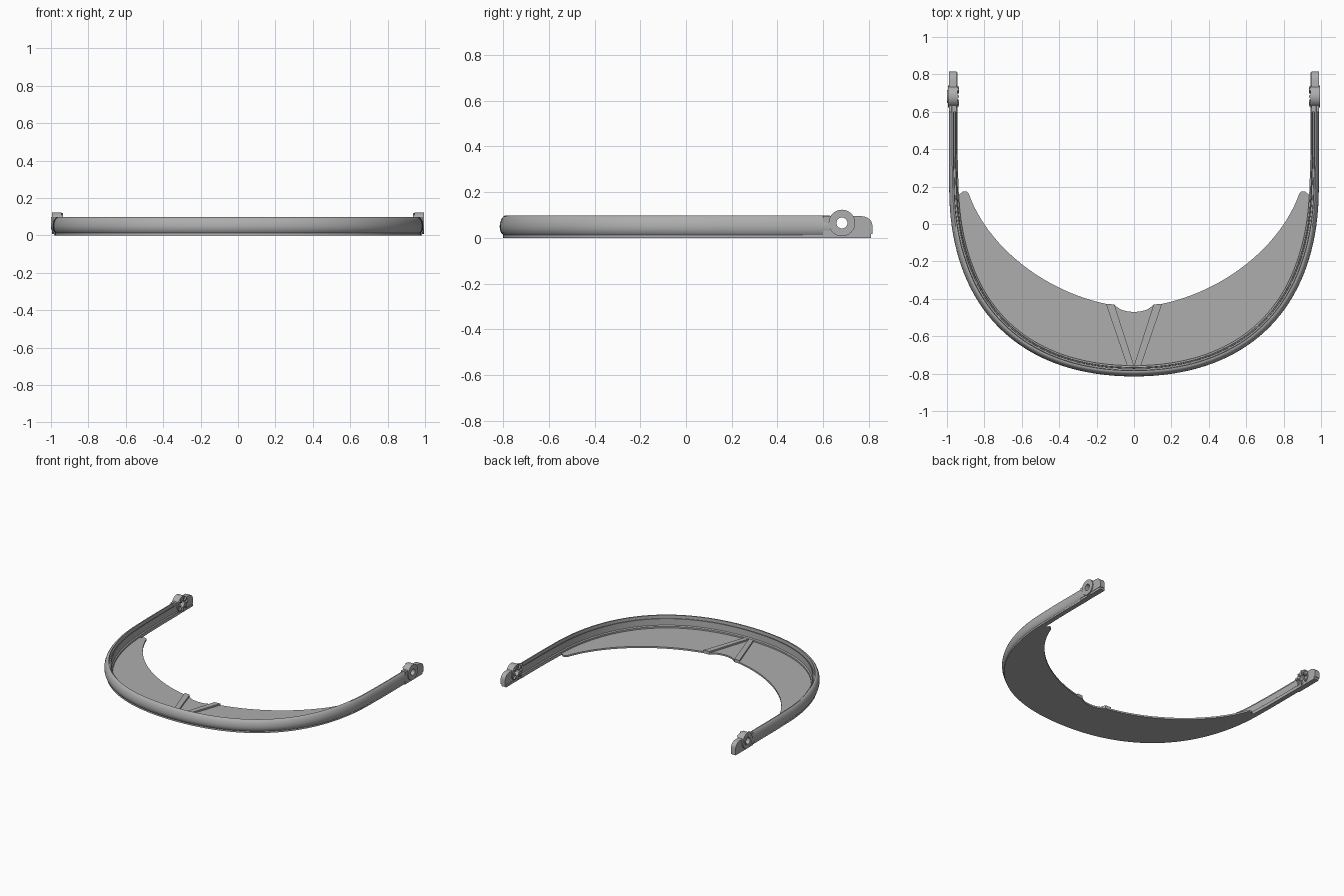
import bpy, bmesh, math
from mathutils import Vector

cube = bpy.data.objects.get("Cube")
if cube:
    bpy.data.objects.remove(cube)

grey = bpy.data.materials.new("plain grey")
grey.use_nodes = True
grey.diffuse_color = (0.42, 0.42, 0.42, 1)
grey.node_tree.nodes["Principled BSDF"].inputs["Base Color"].default_value = (0.42, 0.42, 0.42, 1)


def finish(name, bm, mirror=False, smooth=True):
    bmesh.ops.recalc_face_normals(bm, faces=bm.faces)
    mesh = bpy.data.meshes.new(name)
    bm.to_mesh(mesh)
    bm.free()
    mesh.materials.append(grey)
    ob = bpy.data.objects.new(name, mesh)
    bpy.context.collection.objects.link(ob)
    if mirror:
        ob.modifiers.new("Mirror", "MIRROR").use_mirror_merge = False
    if smooth:
        bpy.ops.object.select_all(action="DESELECT")
        ob.select_set(True)
        bpy.context.view_layer.objects.active = ob
        bpy.ops.object.shade_smooth_by_angle(angle=math.radians(35))
    return ob


def prism(name, loops, offset, **kw):
    """Fill flat loops (the later ones are holes) and extrude them."""
    bm = bmesh.new()
    edges = []
    for loop in loops:
        vs = [bm.verts.new(p) for p in loop]
        edges += [bm.edges.new((a, b)) for a, b in zip(vs, vs[1:] + vs[:1])]
    bmesh.ops.triangle_fill(bm, edges=edges, use_beauty=True)
    out = bmesh.ops.extrude_face_region(bm, geom=bm.faces[:], use_keep_orig=True)
    bmesh.ops.translate(bm, vec=offset, verts=[v for v in out["geom"] if isinstance(v, bmesh.types.BMVert)])
    return finish(name, bm, **kw)


def bezier(a, b, c, d, n):
    pts = [Vector(p) for p in (a, b, c, d)]
    for i in range(n + 1):
        t = i / n
        s = 1 - t
        yield pts[0] * s**3 + pts[1] * 3 * s * s * t + pts[2] * 3 * s * t * t + pts[3] * t**3


def mirrored(half):
    """Half a line from the centre outward becomes the whole line."""
    return [Vector((-p.x, p.y)) for p in reversed(half[1:])] + half


def circle(x, y, z, r, n=32):
    return [(x, y + r * math.cos(i * math.tau / n), z + r * math.sin(i * math.tau / n)) for i in range(n)]


# Outer line of the hoop
half = list(bezier((0, -0.815), (0.64, -0.815), (0.985, -0.42), (0.988, 0.18), 36))
half += [Vector((0.99, y)) for y in (0.3, 0.42, 0.53, 0.63)]
path = mirrored(half)


def inward(i):
    t = path[min(i + 1, len(path) - 1)] - path[max(i - 1, 0)]
    return Vector((-t.y, t.x)).normalized()


# Hoop: rounded outer shell, stepped groove inside, thin foot
section = [(0.014, 0), (0.014, 0.013), (0.006, 0.022), (0.001, 0.037), (0, 0.05),
           (0.002, 0.065), (0.008, 0.082), (0.016, 0.093), (0.022, 0.097), (0.031, 0.097),
           (0.033, 0.06), (0.041, 0.06), (0.042, 0.078), (0.048, 0.078), (0.05, 0.03), (0.058, 0.024), (0.058, 0)]
bm = bmesh.new()
rings = []
for i, p in enumerate(path):
    n = inward(i)
    # the hoop narrows a little along the arms
    k = 1 - 0.2 * max(0, min(1, (p.y + 0.2) / 0.6))
    rings.append([bm.verts.new((*(p + n * d * k), z)) for d, z in section])
for a, b in zip(rings, rings[1:]):
    for j in range(len(section)):
        m = (j + 1) % len(section)
        bm.faces.new((a[j], a[m], b[m], b[j]))
bm.faces.new(rings[0])
bm.faces.new(rings[-1])
finish("hoop", bm)

# Thin crescent plate with a shallow notch at the middle of its inner edge
outer = [p + inward(i) * 0.016 for i, p in enumerate(path) if p.y < 0.16]
notch = list(bezier((0, -0.47), (0.05, -0.47), (0.085, -0.455), (0.105, -0.43), 6))
inner = notch + list(bezier((0.15, -0.427), (0.47, -0.36), (0.78, -0.13), (0.885, 0.165), 24))
inner += [Vector((0.895, 0.175)), Vector((0.915, 0.175)), Vector((0.925, 0.165))]
outline = outer + mirrored(inner)[::-1]
prism("visor_plate", [[(p.x, p.y, 0) for p in outline]], (0, 0, 0.012))

# Two low ribs forming a V
rib = [(0.105, -0.43), (0.15, -0.427), (0.037, -0.757), (0.0, -0.757), (0.0, -0.72)]
prism("v_rib", [[(x, y, 0.006) for x, y in rib[:4]]], (0, 0, 0.018), mirror=True, smooth=False)

# Arm ends with a rounded tip and a foot strip
HY, HZ = 0.682, 0.065
tip = [(0.6, 0.016), (0.815, 0.016), (0.815, 0.055)]
tip += [(0.765 + 0.05 * math.cos(a), 0.055 + 0.04 * math.sin(a)) for a in (0.3, 0.6, 0.9, 1.2, 1.57)]
tip += [(0.6, 0.095)]
prism("arm_end", [[(0.95, y, z) for y, z in tip], circle(0.95, HY, HZ, 0.024)], (0.038, 0, 0), mirror=True)
prism("arm_foot", [[(0.945, 0.6, 0), (0.985, 0.6, 0), (0.985, 0.81, 0), (0.945, 0.81, 0)]],
      (0, 0, 0.016), mirror=True, smooth=False)

# Pivot hubs with a through hole
prism("pivot_hub", [circle(0.944, HY, HZ, 0.058), circle(0.944, HY, HZ, 0.024)], (0.051, 0, 0), mirror=True)
prism("outer_boss", [circle(-1, HY, HZ, 0.034), circle(-1, HY, HZ, 0.024)], (0.006, 0, 0))

# Radial ratchet teeth on the inner face of each hub
bm = bmesh.new()
for i in range(8):
    a = i * math.tau / 8
    u = Vector((0, math.cos(a), math.sin(a)))
    v = Vector((0, -math.sin(a), math.cos(a)))
    ends = []
    for r, w in ((0.026, 0.005), (0.054, 0.01)):
        c = Vector((0, HY, HZ)) + u * r
        ends.append([bm.verts.new(c + v * s + Vector((x, 0, 0)))
                     for s, x in ((-w, 0.946), (-w * 0.5, 0.935), (w * 0.5, 0.935), (w, 0.946))])
    for j in range(4):
        m = (j + 1) % 4
        bm.faces.new((ends[0][j], ends[0][m], ends[1][m], ends[1][j]))
    bm.faces.new(ends[0])
    bm.faces.new(ends[1])
finish("ratchet_teeth", bm, mirror=True, smooth=False)
